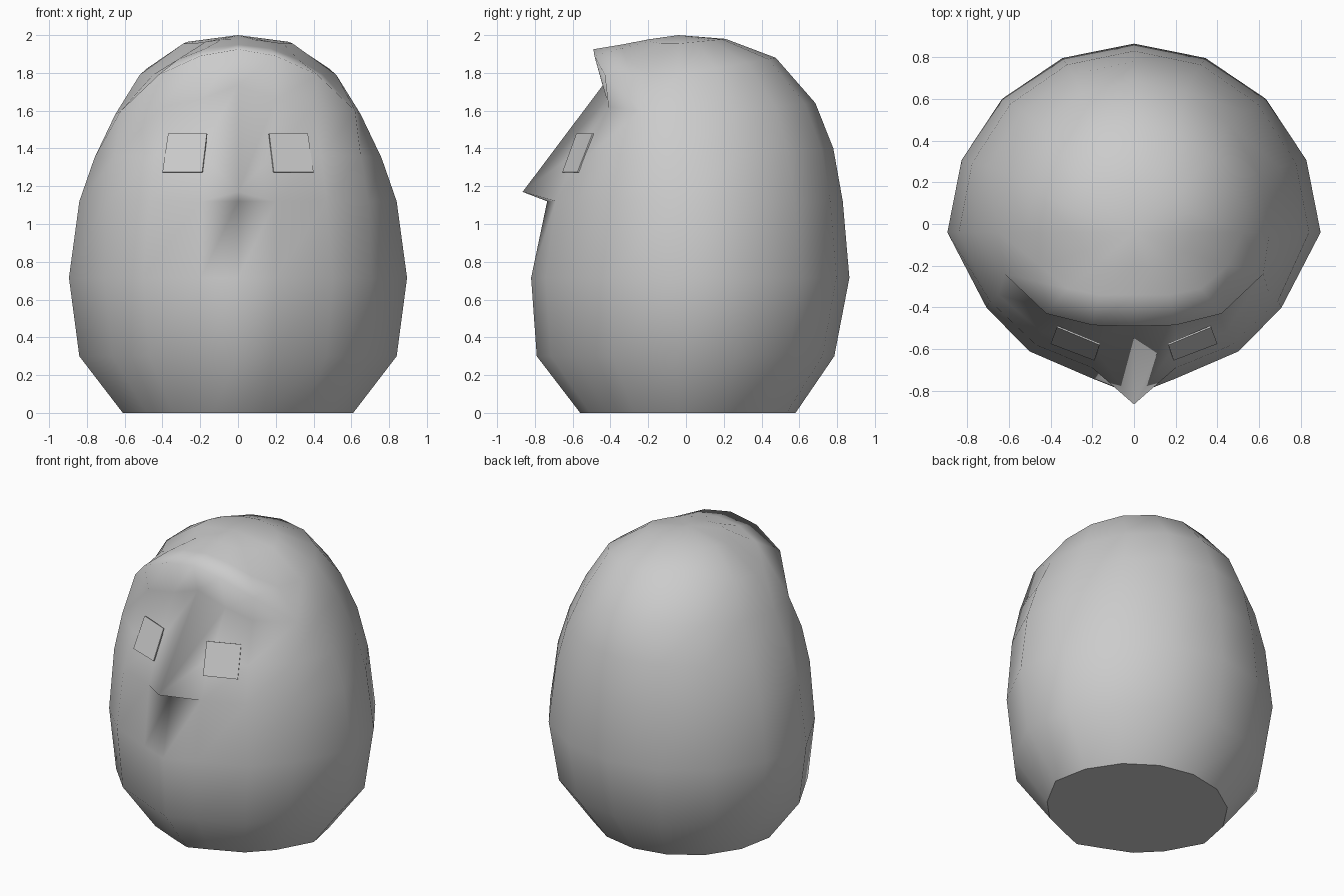
import bpy, bmesh, math
from mathutils import Vector

if "Cube" in bpy.data.objects:
    bpy.data.objects.remove(bpy.data.objects["Cube"])

grey = bpy.data.materials.new("stone grey")
grey.diffuse_color = (0.6, 0.6, 0.6, 1)
grey.use_nodes = True
grey.node_tree.nodes["Principled BSDF"].inputs["Base Color"].default_value = grey.diffuse_color

YC = -0.04  # depth of the widest column

# Rings from base to crown: half width, side z, back y, back z, then four front
# points running from the side to the centre line (x, y, z)
def plain(a, z, yb, yf, pat=((.79, .49), (.56, .745), (.22, .905), (0, 1))):
    return (a, z, yb, z, [(a * p, yf * q, z) for p, q in pat])

lip = [(.62, -.24, 1.60), (.42, -.43, 1.79), (.20, -.485, 1.89), (0, -.49, 1.925)]
crease = [lip[0], (.40, -.41, 1.62), (.20, -.42, 1.66), (0, -.44, 1.735)]
rings = [
    plain(.61, 0, .58, -.56),
    plain(.84, .30, .785, -.79),
    plain(.895, .715, .865, -.82),
    (.84, 1.12, .83, 1.12, [(.69, -.37, 1.12), (.47, -.58, 1.12), (.20, -.69, 1.12), (0, -.735, 1.12)]),
    # centre point is pulled out into the beak tip
    (.76, 1.35, .78, 1.40, [(.65, -.34, 1.36), (.44, -.52, 1.36), (.20, -.58, 1.38), (0, -.865, 1.17)]),
    (.65, 1.58, .685, 1.64, crease),
    (.65, 1.58, .685, 1.64, lip),
    (.52, 1.79, .475, 1.88, [(.45, -.20, 1.79), (.32, -.31, 1.87), (.17, -.34, 1.93), (0, -.34, 1.95)]),
    (.29, 1.955, .21, 1.98, [(.24, -.13, 1.955), (.17, -.19, 1.965), (.09, -.21, 1.975), (0, -.20, 1.977)]),
]

def ring_points(a, zs, yb, zb, front):
    """Half ellipse round the back, then the mirrored front points."""
    pts = []
    for i in range(9):
        s, c = math.sin(math.pi * i / 8), math.cos(math.pi * i / 8)
        pts.append((a * c, YC + (yb - YC) * s, zs + (zb - zs) * s))
    pts += [(-x, y, z) for x, y, z in front]
    return pts + front[2::-1]

def finish(bm, name):
    bmesh.ops.recalc_face_normals(bm, faces=bm.faces)
    me = bpy.data.meshes.new(name)
    bm.to_mesh(me)
    bm.free()
    me.materials.append(grey)
    ob = bpy.data.objects.new(name, me)
    bpy.context.collection.objects.link(ob)
    return ob

# Head-shaped body with brow and beak
bm = bmesh.new()
cache = {}
def vert(p):
    key = tuple(round(c, 4) for c in p)
    if key not in cache:
        cache[key] = bm.verts.new(p)
    return cache[key]

def face(vs):
    vs = list(dict.fromkeys(vs))
    if len(vs) > 2:
        bm.faces.new(vs).smooth = True

grid = [[vert(p) for p in ring_points(*r)] for r in rings]
for k, (lo, hi) in enumerate(zip(grid, grid[1:])):
    for i in range(16):
        j = (i + 1) % 16
        if k == 3 and i == 11:      # underside and flank of the beak
            face([lo[i], lo[j], hi[j]]); face([lo[i], hi[j], hi[i]])
        elif k == 3 and i == 12:
            face([lo[i], lo[j], hi[i]]); face([lo[j], hi[j], hi[i]])
        else:
            face([lo[i], lo[j], hi[j], hi[i]])
apex = vert((0, YC, 2))
for i in range(16):
    face([grid[-1][i], grid[-1][(i + 1) % 16], apex])
base = bm.faces.new(grid[0])
for e in base.edges:
    e.smooth = False
finish(bm, "body")

# Eye plates
for side, name in ((1, "eye_right"), (-1, "eye_left")):
    bm = bmesh.new()
    quad = [(.165, -.58, 1.48), (.37, -.495, 1.48), (.40, -.575, 1.275), (.19, -.655, 1.275)]
    n = Vector((.37 * side, -.84, .38)).normalized()
    outer = [Vector((x * side, y, z)) for x, y, z in quad]
    a = [bm.verts.new(p) for p in outer]
    b = [bm.verts.new(p - n * .008) for p in outer]
    bm.faces.new(a); bm.faces.new(b)
    for i in range(4):
        j = (i + 1) % 4
        bm.faces.new([a[i], a[j], b[j], b[i]])
    finish(bm, name)
